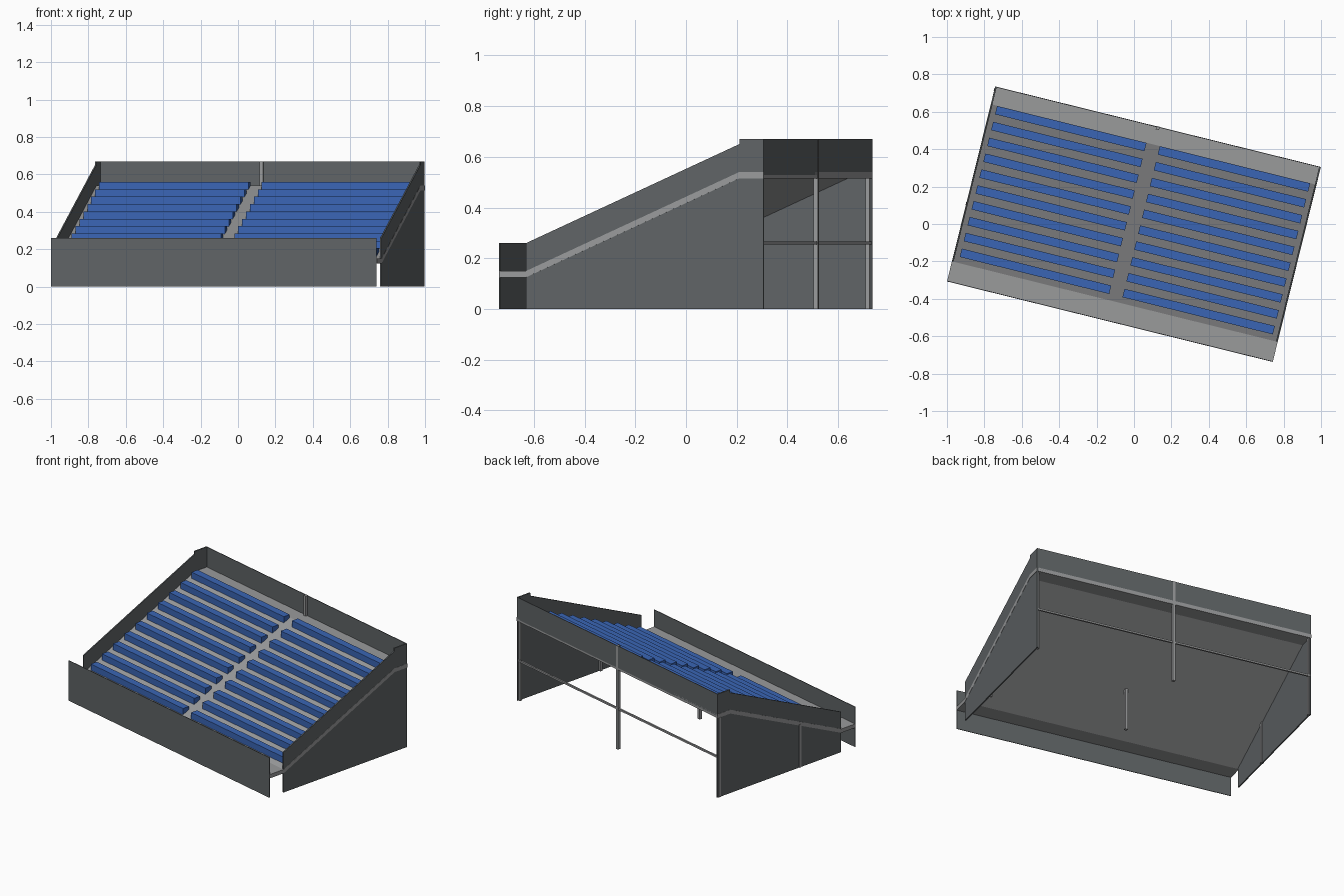
import bpy, bmesh, math
from mathutils import Matrix

old = bpy.data.objects.get("Cube")
if old:
    bpy.data.objects.remove(old, do_unlink=True)

TURN = Matrix.Rotation(math.radians(-13.88), 4, 'Z')
W, D = 0.896, 0.536              # half width and half depth of the stand
FRONT, BACK = -0.4275, 0.4378    # ends of the sloped deck
LOW, HIGH = 0.15, 0.54           # deck heights
THICK = 0.025


def material(name, color):
    m = bpy.data.materials.new(name)
    m.use_nodes = True
    m.diffuse_color = (*color, 1)
    m.node_tree.nodes["Principled BSDF"].inputs["Base Color"].default_value = (*color, 1)
    return m


wall_mat = material("dark grey panel", (0.115, 0.127, 0.133))
deck_mat = material("light grey deck", (0.32, 0.325, 0.33))
seat_mat = material("blue seat", (0.042, 0.13, 0.46))


def extrude(name, profile, x0, x1, mat):
    """Extrude a (y, z) profile from x0 to x1 and turn it into place."""
    bm = bmesh.new()
    face = bm.faces.new([bm.verts.new((x0, y, z)) for y, z in profile])
    moved = bmesh.ops.extrude_face_region(bm, geom=[face])["geom"]
    verts = [g for g in moved if isinstance(g, bmesh.types.BMVert)]
    bmesh.ops.translate(bm, verts=verts, vec=(x1 - x0, 0, 0))
    bmesh.ops.recalc_face_normals(bm, faces=bm.faces)
    bm.transform(TURN)
    mesh = bpy.data.meshes.new(name)
    bm.to_mesh(mesh)
    bm.free()
    mesh.materials.append(mat)
    obj = bpy.data.objects.new(name, mesh)
    bpy.context.collection.objects.link(obj)
    return obj


def box(name, x0, x1, y0, y1, z0, z1, mat):
    return extrude(name, [(y0, z0), (y1, z0), (y1, z1), (y0, z1)], x0, x1, mat)


def deck_height(y):
    t = (y - FRONT) / (BACK - FRONT)
    return LOW + (HIGH - LOW) * min(max(t, 0), 1)


# Deck: flat front walkway, slope, flat rear walkway
top = [(y, deck_height(y)) for y in (-D, FRONT, BACK, D)]
under = [(y, z - THICK) for y, z in reversed(top)]
extrude("deck", top + under, -W - 0.001, W + 0.001, deck_mat)

# Side panels with a small raised step at the back
side = [(FRONT, 0), (D, 0), (D, 0.67), (BACK, 0.67), (BACK, 0.65), (FRONT, 0.26)]
extrude("left_side_panel", side, W - 0.008, W, wall_mat)
extrude("right_side_panel", side, -W, -W + 0.008, wall_mat)

# Front and rear panels
box("front_panel", -W, W, -D - 0.002, -D + 0.002, 0, 0.26, wall_mat)
box("rear_panel", -W, W, D - 0.004, D, HIGH - THICK / 2, 0.67, wall_mat)

# Seat rows on both sides of the aisle
for row in range(10):
    y1 = 0.437 - row * 0.0873
    y0 = y1 - 0.046
    z1 = deck_height(y1) + 0.02
    for label, x0, x1 in (("right", -0.862, -0.039), ("left", 0.034, 0.862)):
        box(f"{label}_seat_row_{row + 1}", x0, x1, y0, y1,
            deck_height(y0) - 0.004, z1, seat_mat)

# Support posts under the middle and the rear edge
R = 0.009
for label, x in (("right", -W + 0.006), ("centre", 0), ("left", W - R - 0.001)):
    ymid = -0.107
    box(f"{label}_middle_post", x - R, x + R, ymid - R, ymid + R, 0,
        deck_height(ymid) - 0.015, deck_mat)
    yback = D - R + 0.0015
    box(f"{label}_rear_post", x - R, x + R, yback - 2 * R if x else yback - R,
        yback if x else yback + R, 0, 0.67 if x == 0 else HIGH - THICK, deck_mat)

# Rear cross bar
box("rear_cross_bar", -W, W, D - 0.012, D - 0.001, 0.255, 0.266, deck_mat)
